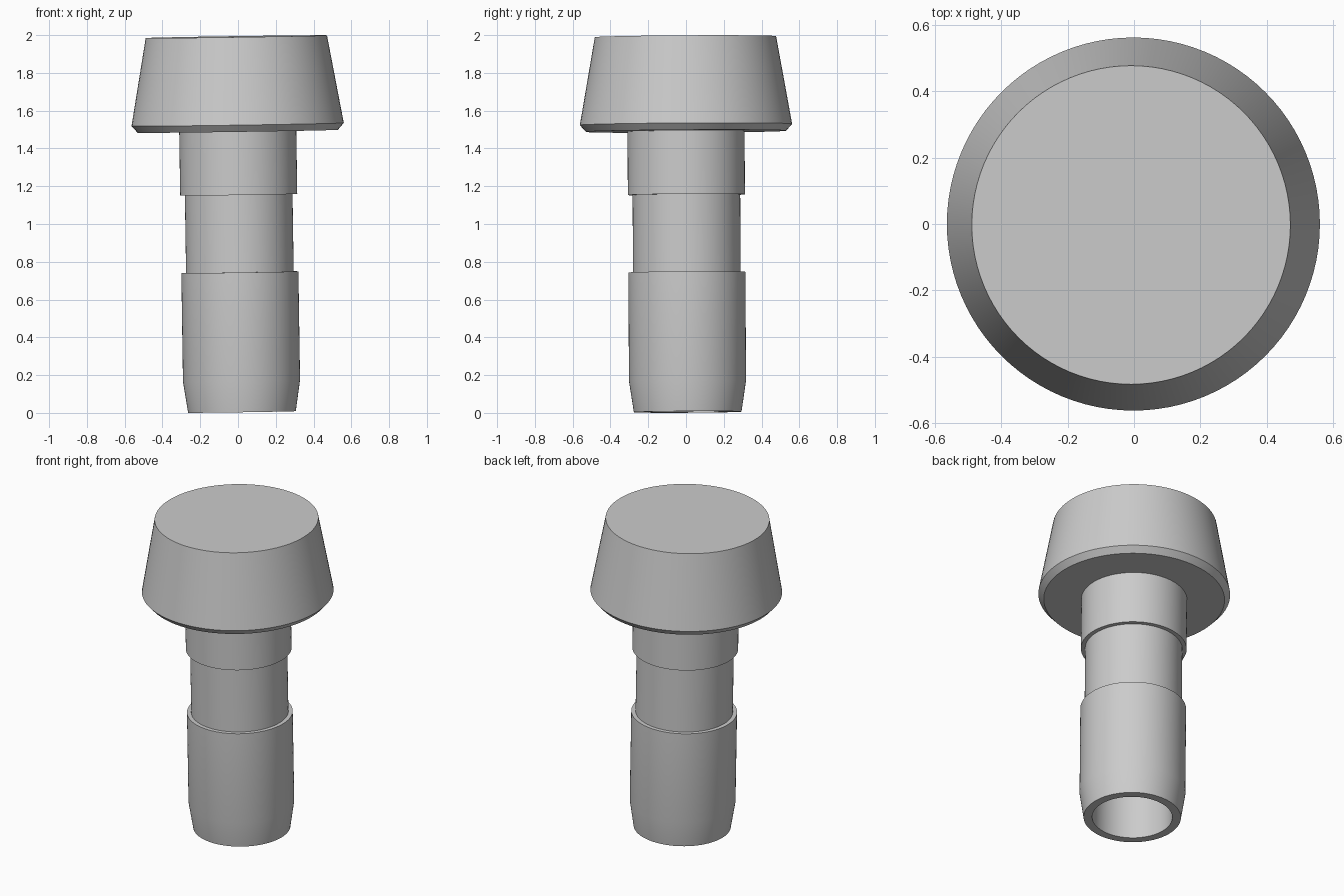
import bpy
import bmesh
from math import radians, tau

cube = bpy.data.objects.get("Cube")
if cube:
    bpy.data.objects.remove(cube, do_unlink=True)

SEGMENTS = 96

grey = bpy.data.materials.new("light grey")
colour = (0.6, 0.6, 0.6, 1.0)
grey.diffuse_color = colour
grey.use_nodes = True
grey.node_tree.nodes["Principled BSDF"].inputs["Base Color"].default_value = colour


def lathe(name, profile):
    """Spin a (radius, height) profile around the slightly leaning axis."""
    bm = bmesh.new()
    points = [bm.verts.new((r, 0, z)) for r, z in profile]
    edges = [bm.edges.new(pair) for pair in zip(points, points[1:])]
    bmesh.ops.spin(bm, geom=points + edges, axis=(0, 0, 1), cent=(0, 0, 0),
                   angle=tau, steps=SEGMENTS)
    bmesh.ops.remove_doubles(bm, verts=bm.verts[:], dist=0.0005)
    bmesh.ops.recalc_face_normals(bm, faces=bm.faces[:])
    mesh = bpy.data.meshes.new(name)
    bm.to_mesh(mesh)
    bm.free()
    mesh.materials.append(grey)
    obj = bpy.data.objects.new(name, mesh)
    bpy.context.collection.objects.link(obj)
    obj.location = (0.021, 0.009, 0.005)
    obj.rotation_euler = (0.006, -0.015, 0)
    bpy.ops.object.select_all(action="DESELECT")
    obj.select_set(True)
    bpy.context.view_layer.objects.active = obj
    bpy.ops.object.shade_smooth_by_angle(angle=radians(25))
    return obj


# Plug: tapered hollow tip, waist groove, collar, and chamfered conical head
lathe("plug", [
    (0, 1.45), (0.235, 1.45), (0.235, 0),
    (0.285, 0), (0.31, 0.165), (0.31, 0.74),
    (0.285, 0.74), (0.285, 1.15),
    (0.31, 1.15), (0.31, 1.486),
    (0.53, 1.486), (0.562, 1.522), (0.48, 1.987), (0, 1.987),
])
